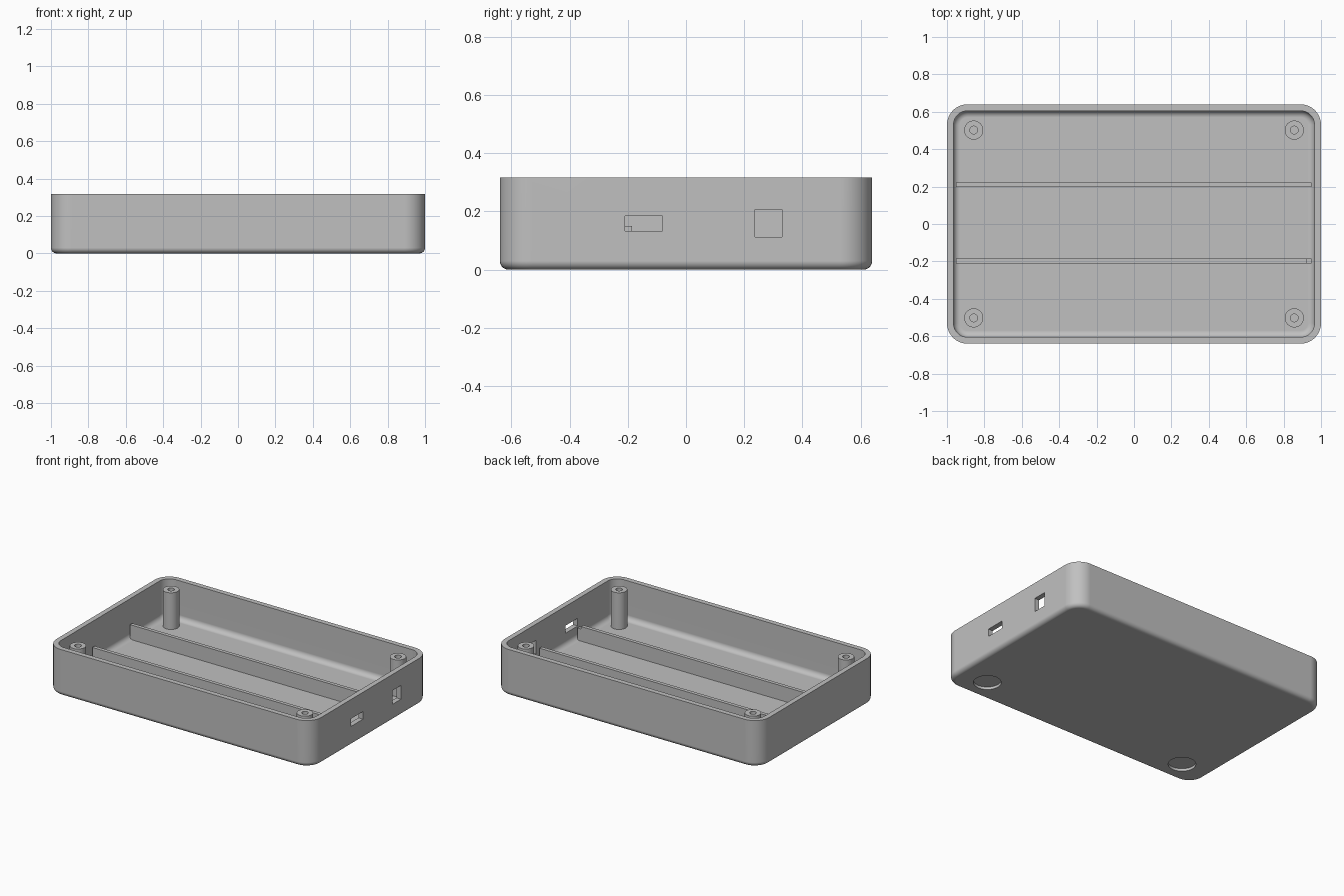
import bpy, bmesh, math

default = bpy.data.objects.get("Cube")
if default:
    bpy.data.objects.remove(default, do_unlink=True)

grey = bpy.data.materials.new("light grey plastic")
grey.use_nodes = True
colour = (0.53, 0.53, 0.53, 1)
grey.diffuse_color = colour
grey.node_tree.nodes["Principled BSDF"].inputs["Base Color"].default_value = colour

LENGTH, WIDTH, HEIGHT = 1.0, 0.64, 0.317   # half length, half width, full height
WALL, FLOOR, CORNER = 0.035, 0.05, 0.11


def ring(hx, hy, r, z, steps=10):
    """Rounded rectangle outline; a circle when r equals both halves."""
    points = []
    for q, (sx, sy) in enumerate([(1, 1), (-1, 1), (-1, -1), (1, -1)]):
        for i in range(steps + 1):
            a = (q + i / steps) * math.pi / 2
            points.append((sx * (hx - r) + r * math.cos(a),
                           sy * (hy - r) + r * math.sin(a), z))
    return points


def loft(name, rings, location=(0, 0, 0)):
    """Skin a stack of matching rings and cap both ends."""
    bm = bmesh.new()
    loops = [[bm.verts.new(p) for p in points] for points in rings]
    for low, high in zip(loops, loops[1:]):
        for i in range(len(low)):
            j = (i + 1) % len(low)
            bm.faces.new((low[i], low[j], high[j], high[i]))
    bm.faces.new(loops[0][::-1])
    bm.faces.new(loops[-1])
    bmesh.ops.remove_doubles(bm, verts=bm.verts, dist=1e-5)
    bmesh.ops.recalc_face_normals(bm, faces=bm.faces)
    return add_object(name, bm, location)


def block(name, x, y, z):
    """Box given by its ranges along each axis."""
    bm = bmesh.new()
    bmesh.ops.create_cube(bm, size=1)
    for v in bm.verts:
        for axis, (a, b) in enumerate((x, y, z)):
            v.co[axis] = a if v.co[axis] < 0 else b
    return add_object(name, bm, (0, 0, 0))


def add_object(name, bm, location):
    mesh = bpy.data.meshes.new(name)
    bm.to_mesh(mesh)
    bm.free()
    mesh.materials.append(grey)
    obj = bpy.data.objects.new(name, mesh)
    obj.location = location
    bpy.context.collection.objects.link(obj)
    return obj


def activate(obj):
    bpy.ops.object.select_all(action='DESELECT')
    obj.select_set(True)
    bpy.context.view_layer.objects.active = obj


def cut(obj, cutter):
    cutter.hide_render = True
    activate(obj)
    mod = obj.modifiers.new("cut", 'BOOLEAN')
    mod.operation, mod.solver, mod.object = 'DIFFERENCE', 'EXACT', cutter
    bpy.ops.object.modifier_apply(modifier=mod.name)


def smooth(obj):
    activate(obj)
    bpy.ops.object.shade_smooth_by_angle(angle=math.radians(35))
    mod = obj.modifiers.new("even shading", 'WEIGHTED_NORMAL')
    mod.keep_sharp = True


def fillet(inset, z, size, steps=6):
    """Rings of a rounded lower edge, from the flat up to the wall."""
    rings = []
    for i in range(steps + 1):
        a = i / steps * math.pi / 2
        d = inset + size * (1 - math.sin(a))
        rings.append(ring(LENGTH - d, WIDTH - d, CORNER - d,
                          z + size * (1 - math.cos(a))))
    return rings


# Open tray: outer skin up, over the rim, inner skin down to the floor
rim = [ring(LENGTH - d, WIDTH - d, CORNER - d, HEIGHT) for d in (0, WALL)]
tray = loft("tray", fillet(0, 0, 0.03) + rim + fillet(WALL, FLOOR, 0.035)[::-1])

# Two low ribs running along the floor
back_rib = block("back_rib", (-0.953, 0.95), (0.197, 0.222), (FLOOR - 0.01, 0.15))
front_rib = block("front_rib", (-0.953, 0.95), (-0.21, -0.185), (FLOOR - 0.01, 0.15))

# Port openings in the left wall; the wide one also notches the front rib
wide_port = block("wide_port_cutter", (0.922, 1.1), (-0.21, -0.08), (0.133, 0.185))
square_port = block("square_port_cutter", (0.922, 1.1), (0.237, 0.33), (0.113, 0.207))
cutters = [wide_port, square_port]

# Shallow round foot recesses under the front edge
for side in (-1, 1):
    cutters.append(loft("foot_recess_cutter",
                        [ring(0.086, 0.086, 0.086, z) for z in (-0.05, 0.018)],
                        (side * 0.786, -0.475, 0)))

for cutter in cutters:
    cut(tray, cutter)
cut(front_rib, wide_port)
for cutter in cutters:
    bpy.data.objects.remove(cutter, do_unlink=True)
smooth(tray)

# Hollow screw posts in the corners
for x, side in ((-1, "right"), (1, "left")):
    for y, end in ((-1, "front"), (1, "back")):
        profile = [(0.051, FLOOR - 0.01), (0.051, 0.3), (0.021, 0.3), (0.021, 0.08)]
        post = loft(f"{end}_{side}_screw_post",
                    [ring(r, r, r, z, 8) for r, z in profile],
                    (x * 0.857, y * 0.502, 0))
        smooth(post)
